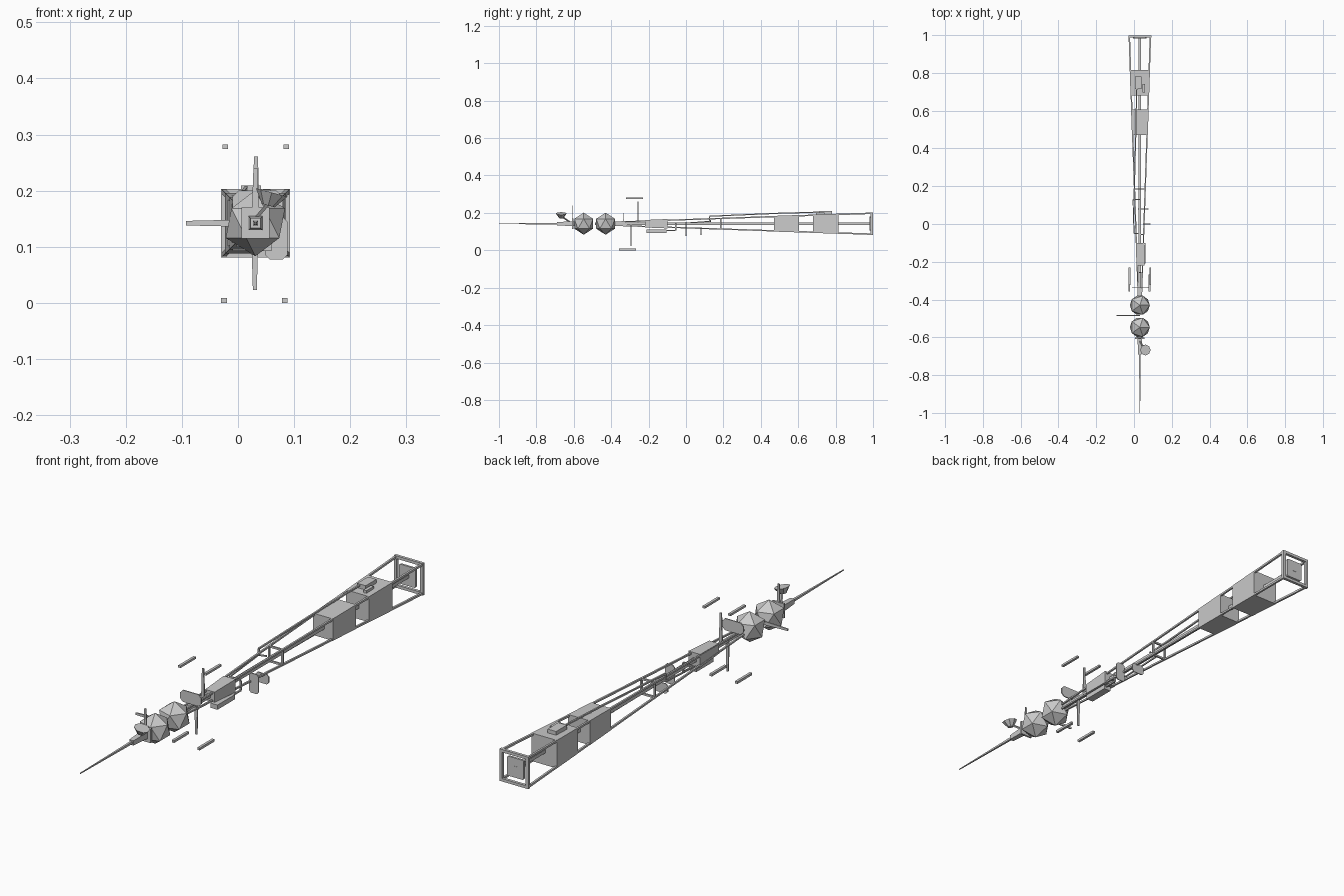
import bpy, bmesh, math
from mathutils import Vector

if "Cube" in bpy.data.objects:
    bpy.data.objects.remove(bpy.data.objects["Cube"])

CX, CZ = 0.031, 0.142          # long axis of the craft


def mesh_object(name, bm):
    bmesh.ops.recalc_face_normals(bm, faces=bm.faces)
    me = bpy.data.meshes.new(name)
    bm.to_mesh(me)
    bm.free()
    ob = bpy.data.objects.new(name, me)
    bpy.context.collection.objects.link(ob)
    return ob


def box(name, x0, x1, y0, y1, z0, z1):
    bm = bmesh.new()
    bmesh.ops.create_cube(bm, size=1)
    for v in bm.verts:
        v.co = (x0 if v.co.x < 0 else x1, y0 if v.co.y < 0 else y1, z0 if v.co.z < 0 else z1)
    return mesh_object(name, bm)


def bar(name, a, b, w0, w1=None, d=None):
    """Four-sided bar from a to b, full width w0 to w1, optional fixed depth d."""
    a, b = Vector(a), Vector(b)
    w1 = w0 if w1 is None else w1
    axis = (b - a).normalized()
    ref = Vector((0, 1, 0)) if abs(axis.y) < 0.9 else Vector((0, 0, 1))
    u = axis.cross(ref).normalized()
    v = axis.cross(u)
    bm = bmesh.new()
    rings = [[bm.verts.new(p + u * (i * w / 2) + v * (j * (d or w) / 2))
              for i, j in ((-1, -1), (1, -1), (1, 1), (-1, 1))] for p, w in ((a, w0), (b, w1))]
    for i in range(4):
        j = (i + 1) % 4
        bm.faces.new((rings[0][i], rings[0][j], rings[1][j], rings[1][i]))
    bm.faces.new(rings[0])
    bm.faces.new(rings[1])
    return mesh_object(name, bm)


def pipe(name, pts, w):
    for i in range(len(pts) - 1):
        bar(f"{name}_{i}", pts[i], pts[i + 1], w)


def plate(name, y, x, z, w, h, cut=0.01, t=0.004):
    """Upright panel facing the front, with clipped corners."""
    a, b = w / 2, h / 2
    prof = [(-a + cut, -b), (a - cut, -b), (a, -b + cut), (a, b - cut),
            (a - cut, b), (-a + cut, b), (-a, b - cut), (-a, -b + cut)]
    bm = bmesh.new()
    f = bm.faces.new([bm.verts.new((x + p, y - t / 2, z + q)) for p, q in prof])
    ext = bmesh.ops.extrude_face_region(bm, geom=[f])
    bmesh.ops.translate(bm, vec=(0, t, 0), verts=[g for g in ext["geom"] if isinstance(g, bmesh.types.BMVert)])
    return mesh_object(name, bm)


def half(y):                   # truss half-width along its length
    return 0.009 + (y + 0.38) * 0.0341


# Tapered truss: corner rails, centre spine and square rings
for sx in (-1, 1):
    for sz in (-1, 1):
        bar("truss_rail", (CX + sx * half(-.38), -.38, CZ + sz * half(-.38)),
            (CX + sx * half(.995), .995, CZ + sz * half(.995)), 0.006, 0.008)
bar("spine", (CX, -.38, CZ), (CX, .99, CZ), 0.013)
for y, w in ((.185, .007), (.993, .011)):
    h = half(y)
    for s in (-1, 1):
        bar("ring_side", (CX + s * h, y, CZ - h - w / 2), (CX + s * h, y, CZ + h + w / 2), w)
        bar("ring_cross", (CX - h, y, CZ + s * h), (CX + h, y, CZ + s * h), w)
plate("end_plate", .985, CX, CZ, .07, .075, .004, .008)

# Equipment bays that follow the truss taper
for y0, y1 in ((.47, .605), (.68, .815)):
    bar("bay", (CX, y0, CZ), (CX, y1, CZ), 2 * half(y0) + .008, 2 * half(y1) + .008)
bar("front_bay", (CX + .004, -.22, CZ), (CX + .004, -.1, CZ), .04, .05)
box("roof_box", .005, .041, .715, .78, .188, .209)
box("roof_block", .045, .058, .695, .74, .188, .202)
box("belly_pod", .03, .06, -.21, -.105, .092, .11)

# Thin service pipes
pipe("top_pipe", [(0, .125, .155), (0, .125, .182), (.01, .5, .198), (.015, .75, .205)], .006)
pipe("side_pipe", [(CX, -.05, CZ), (0, -.05, CZ), (-.005, .13, .155), (CX, .13, .16)], .005)
pipe("belly_pipe", [(.05, -.11, .105), (.05, -.055, .105), (.05, -.055, .142), (CX, -.055, .142)], .006)

# Two faceted tanks
for y in (-.547, -.43):
    bm = bmesh.new()
    bmesh.ops.create_icosphere(bm, subdivisions=1, radius=.059)
    bmesh.ops.translate(bm, vec=(CX, y, CZ), verts=bm.verts)
    mesh_object("tank", bm)

# Nose block, mounting plate and long probe
bar("nose_block", (CX, -.69, CZ), (CX, -.595, CZ), .018, .026)
box("nose_plate", .006, .056, -.609, -.601, .115, .17)
bar("probe", (CX, -1, CZ), (CX, -.68, CZ), .003, .009)

# Dish: shallow six-sided bowl, tilted outward
bm = bmesh.new()
bmesh.ops.create_cone(bm, cap_ends=True, segments=8, radius1=.012, radius2=.029, depth=.024)
dish = mesh_object("dish", bm)
dish.location = (.057, -.667, .185)
dish.rotation_euler = (0, math.radians(15), 0)
bar("dish_arm", (CX, -.62, .15), (.055, -.66, .178), .006)

# Blade antennas and struts
bar("nose_mast", (CX, -.605, CZ), (CX, -.605, .24), .014, .007, .004)
bar("side_blade", (CX, -.485, CZ), (-.093, -.485, CZ), .014, .008, .005)
bar("upper_strut", (CX + .001, -.257, CZ), (CX + .001, -.257, .261), .014, .007, .005)
bar("lower_strut", (CX - .001, -.295, CZ), (CX - .001, -.295, .023), .014, .007, .005)

# Free-standing rods above and below
for x in (-.023, .086):
    box("upper_rod", x - .005, x + .005, -.322, -.23, .274, .282)
for x in (-.025, .083):
    box("lower_rod", x - .005, x + .005, -.358, -.268, 0, .009)

# Small radiator panels
plate("forward_panel", -.335, CX + .004, .178, .09, .045, .012)
plate("side_panel", 0, .068, .115, .04, .075, .008)
plate("lower_panel", .08, .048, .1, .055, .038, .008)
